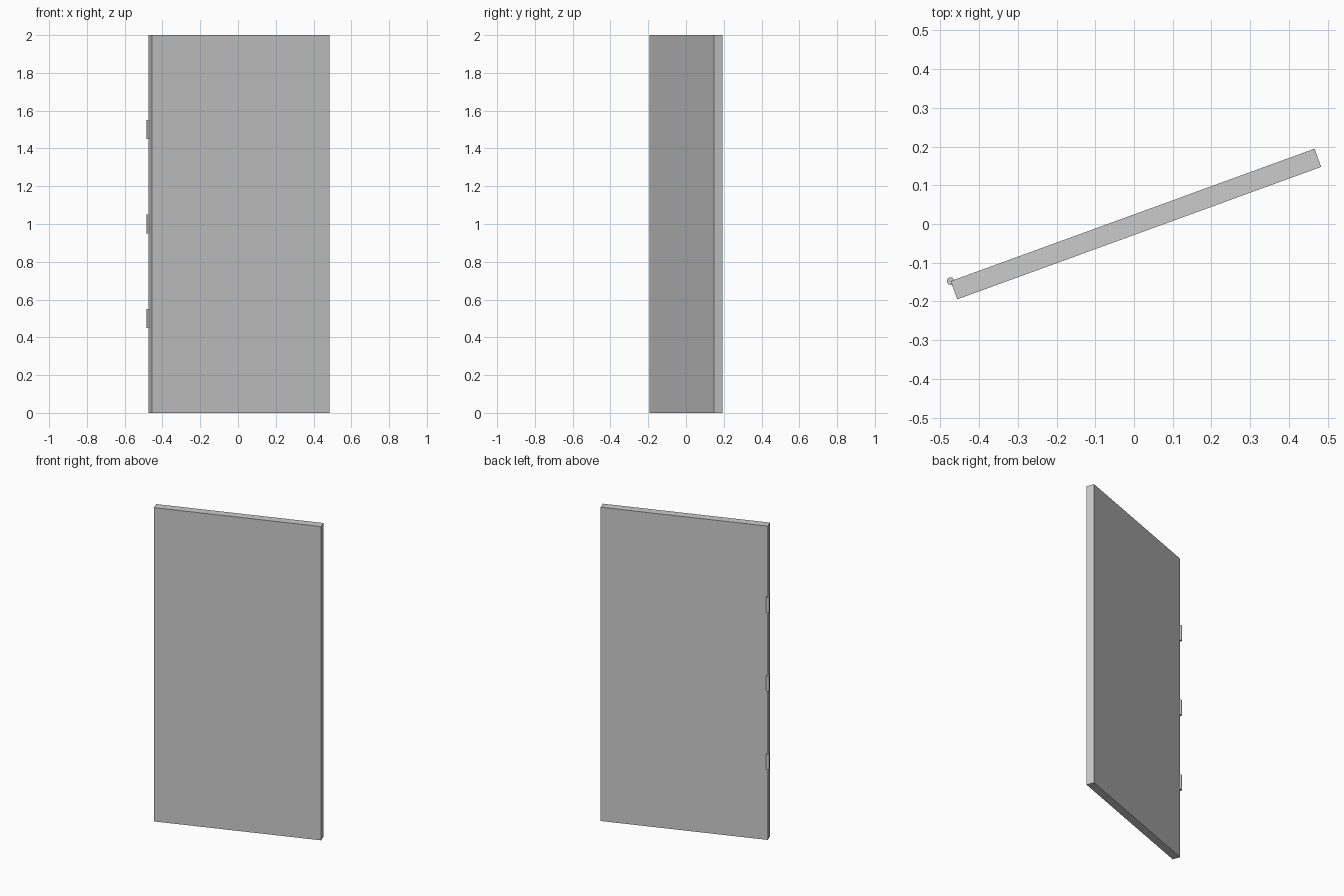
import bpy, math
from mathutils import Vector, Matrix

if "Cube" in bpy.data.objects:
    bpy.data.objects.remove(bpy.data.objects["Cube"])

ANGLE = math.radians(20)
W, T, H, R = 1.0, 0.05, 2.0, 0.01
rot = Matrix.Rotation(ANGLE, 3, 'Z')
centre = Vector((R / 2, 0, H / 2))

# Door panel, swung open by 20 degrees
bpy.ops.mesh.primitive_cube_add(size=1, location=centre, rotation=(0, 0, ANGLE))
door = bpy.context.object
door.name = "door_panel"
door.scale = (W, T, H)
bpy.ops.object.transform_apply(location=False, rotation=False, scale=True)

# Three hinge barrels on the rear hinge-side corner
for i, z in enumerate((0.5, 1.0, 1.5)):
    pos = centre + rot @ Vector((-W / 2, T / 2, 0))
    pos.z = z
    bpy.ops.mesh.primitive_cylinder_add(vertices=16, radius=R, depth=0.1,
                                        location=pos, rotation=(0, 0, ANGLE))
    bpy.context.object.name = f"hinge_{i + 1}"
    bpy.ops.object.shade_smooth_by_angle()
